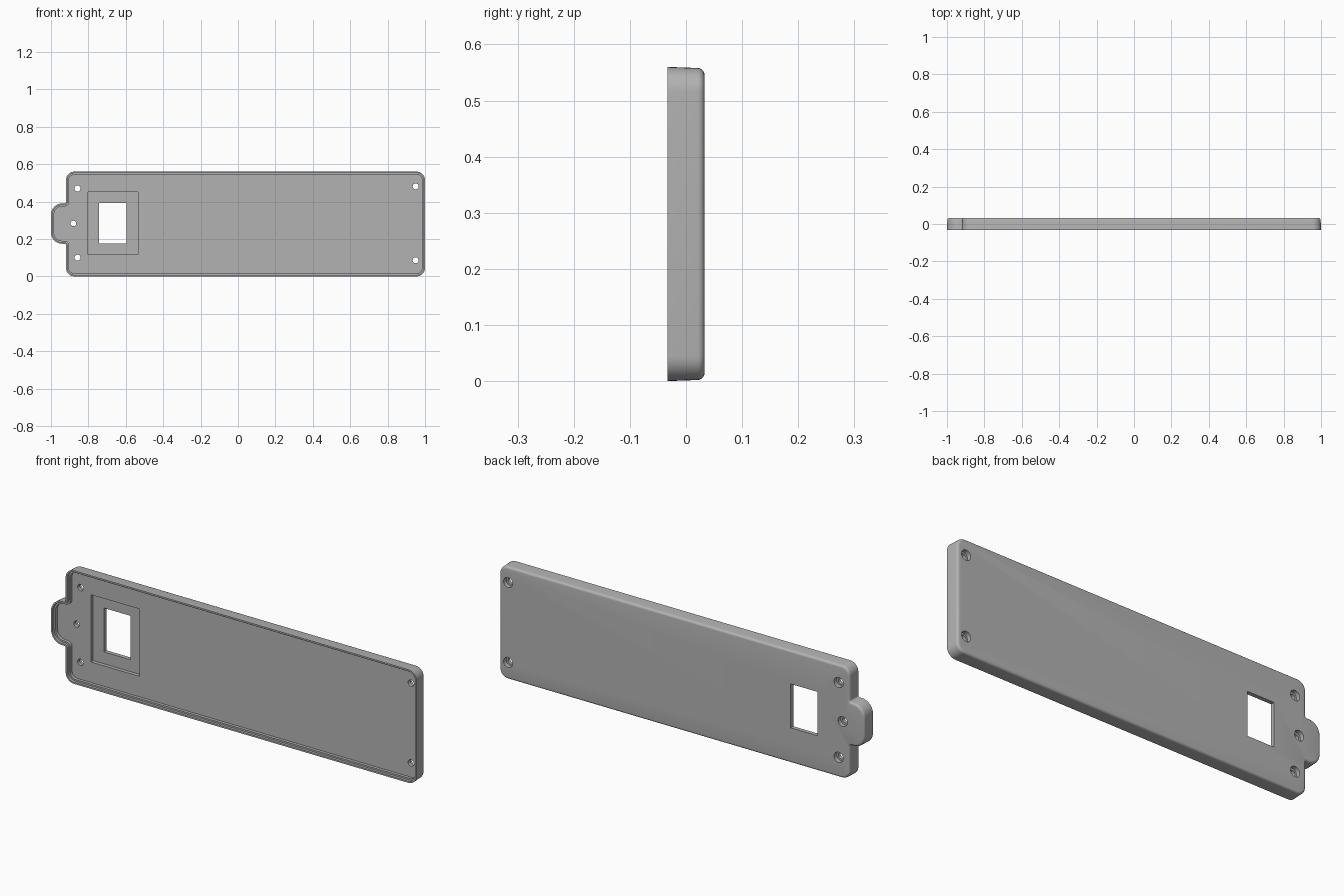
import bpy, bmesh, math
from mathutils import Vector, Matrix

cube = bpy.data.objects.get("Cube")
if cube:
    bpy.data.objects.remove(cube, do_unlink=True)

FRONT, BACK = -0.033, 0.033
FLOOR, POCKET = -0.005, 0.013

grey = bpy.data.materials.new("plain grey")
grey.use_nodes = True
grey.diffuse_color = (0.45, 0.45, 0.45, 1)
grey.node_tree.nodes["Principled BSDF"].inputs["Base Color"].default_value = (0.45, 0.45, 0.45, 1)

# Outline corners, counter-clockwise: x, z, radius (negative = inward corner)
CORNERS = [(-0.92, 0, 0.045), (1, 0, 0.045), (1, 0.56, 0.045), (-0.92, 0.56, 0.045),
           (-0.92, 0.39, -0.008), (-1, 0.39, 0.06), (-1, 0.174, 0.06), (-0.92, 0.174, -0.008)]


def outline(inset, steps=8):
    """Rounded outline moved inwards by the inset."""
    pts = []
    for i, (x, z, r) in enumerate(CORNERS):
        p = Vector((x, z))
        before = (p - Vector(CORNERS[i - 1][:2])).normalized()
        after = (Vector(CORNERS[(i + 1) % len(CORNERS)][:2]) - p).normalized()
        n1 = Vector((-before.y, before.x))
        n2 = Vector((-after.y, after.x))
        centre = p + (n1 + n2) * r
        for k in range(steps + 1):
            a = k / steps * math.pi / 2
            pts.append(centre - (n1 * math.cos(a) + n2 * math.sin(a)) * (r - inset))
    return pts


def make_object(name, bm):
    bmesh.ops.recalc_face_normals(bm, faces=bm.faces)
    mesh = bpy.data.meshes.new(name)
    bm.to_mesh(mesh)
    bm.free()
    mesh.materials.append(grey)
    obj = bpy.data.objects.new(name, mesh)
    bpy.context.collection.objects.link(obj)
    return obj


# Cover shell: floor, stepped rim, drafted side wall, rounded back edge
R = 0.012
profile = [(FLOOR, 0.016), (-0.02, 0.016), (-0.02, 0.008), (FRONT, 0.008), (FRONT, 0)]
for k in range(6):
    a = k / 5 * math.pi / 2
    profile.append((BACK - R + R * math.sin(a), 0.002 + R * (1 - math.cos(a))))
bm = bmesh.new()
rings = [[bm.verts.new((p.x, y, p.y)) for p in outline(d)] for y, d in profile]
for a, b in zip(rings, rings[1:]):
    for i in range(len(a)):
        bm.faces.new((a[i - 1], a[i], b[i], b[i - 1]))
bm.faces.new(rings[0])
bm.faces.new(rings[-1])
shell = make_object("cover_shell", bm)


def cut(cutter):
    cutter.hide_render = True
    bpy.context.view_layer.objects.active = shell
    mod = shell.modifiers.new("cut", 'BOOLEAN')
    mod.operation = 'DIFFERENCE'
    mod.solver = 'EXACT'
    mod.object = cutter
    bpy.ops.object.modifier_apply(modifier=mod.name)
    bpy.data.objects.remove(cutter, do_unlink=True)


def cut_box(x0, x1, y0, y1, z0, z1):
    bm = bmesh.new()
    place = Matrix.Translation(((x0 + x1) / 2, (y0 + y1) / 2, (z0 + z1) / 2))
    bmesh.ops.create_cube(bm, size=1, matrix=place @ Matrix.Diagonal((x1 - x0, y1 - y0, z1 - z0, 1)))
    cut(make_object("box_cutter", bm))


def cut_hole(x, z, r, y0, y1):
    bm = bmesh.new()
    place = Matrix.Translation((x, (y0 + y1) / 2, z)) @ Matrix.Rotation(math.pi / 2, 4, 'X')
    bmesh.ops.create_cone(bm, cap_ends=True, segments=32, radius1=r, radius2=r,
                          depth=y1 - y0, matrix=place)
    cut(make_object("hole_cutter", bm))


# Shallow pocket and window
cut_box(-0.802, -0.535, -0.02, POCKET, 0.117, 0.45)
cut_box(-0.743, -0.596, -0.02, 0.06, 0.176, 0.393)

# Screw holes with counterbores on the back
for x, z, r in [(-0.858, 0.47, 0.016), (-0.858, 0.1, 0.016), (-0.88, 0.283, 0.015),
                (0.95, 0.481, 0.016), (0.95, 0.086, 0.016)]:
    cut_hole(x, z, 0.025, 0.012, 0.06)
    cut_hole(x, z, r, -0.02, 0.06)

bpy.ops.object.select_all(action='DESELECT')
shell.select_set(True)
bpy.context.view_layer.objects.active = shell
bpy.ops.object.shade_smooth_by_angle(angle=math.radians(35))
